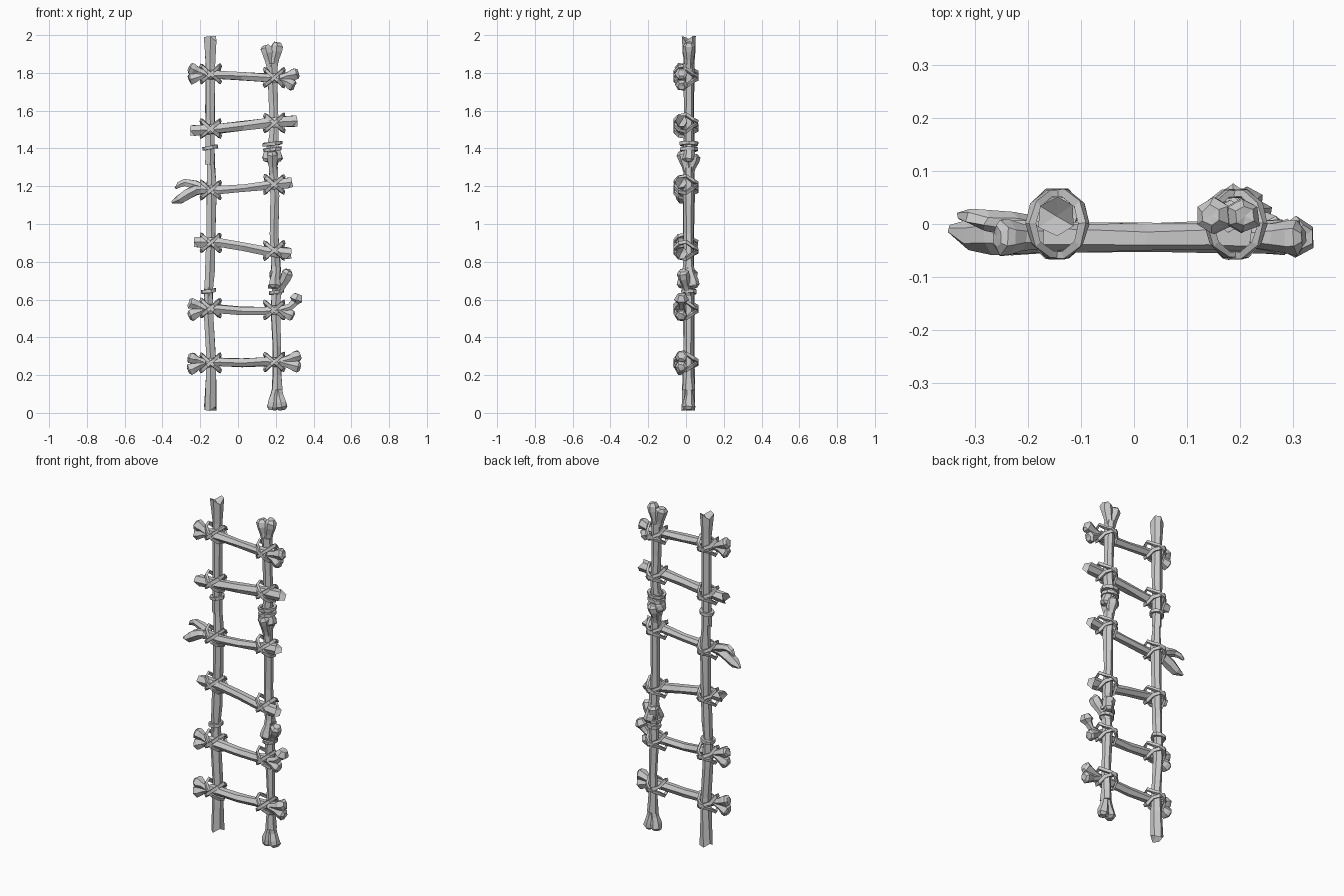
import bpy, bmesh, math, random
from mathutils import Vector

random.seed(4)
cube = bpy.data.objects.get("Cube")
if cube:
    bpy.data.objects.remove(cube, do_unlink=True)

bone_mat = bpy.data.materials.new("bone grey")
bone_mat.use_nodes = True
GREY = (0.6, 0.6, 0.6, 1)
bone_mat.diffuse_color = GREY
bone_mat.node_tree.nodes["Principled BSDF"].inputs["Base Color"].default_value = GREY

RUNG_Y, POST_Y = -0.025, 0.015


def tube(bm, pts, radii, sides=6, ref=(0, 1, 0), closed=False, jag=(0, 0), flat=1, jitter=0.003):
    """Faceted tube along points; jag gives splintered, hollowed ends."""
    pts = [Vector(p) for p in pts]
    last = len(pts) - 1
    rings = []
    for i, p in enumerate(pts):
        if closed:
            d = pts[(i + 1) % len(pts)] - pts[i - 1]
        else:
            d = pts[min(i + 1, last)] - pts[max(i - 1, 0)]
        d.normalize()
        side = d.cross(Vector(ref)).normalized()
        up = side.cross(d)
        ring = []
        for k in range(sides):
            a = math.tau * (k + 0.5) / sides
            v = p + (side * math.cos(a) * flat + up * math.sin(a)) * radii[i]
            if not closed and i in (0, last):
                v += d * jag[i == last] * (1 if i else -1) * (0.5 if k % 3 else -1)
            v += Vector([random.uniform(-jitter, jitter) for _ in range(3)])
            ring.append(bm.verts.new(v))
        rings.append(ring)
    for i in range(len(pts) if closed else last):
        a, b = rings[i], rings[(i + 1) % len(pts)]
        for k in range(sides):
            m = (k + 1) % sides
            bm.faces.new((a[k], a[m], b[m], b[k]))
    if not closed:
        for ring, p, q, j in ((rings[0], pts[0], pts[1], jag[0]), (rings[-1], pts[-1], pts[-2], jag[1])):
            c = bm.verts.new(p + (q - p).normalized() * j * 1.5)
            for k in range(sides):
                bm.faces.new((ring[k], ring[(k + 1) % sides], c))


def knob(bm, base, tip, r=0.033, ref=(0, 1, 0)):
    """One swelling lobe of a bone end."""
    a, b = Vector(base), Vector(tip)
    tube(bm, [a.lerp(b, t) for t in (0, 0.45, 0.72, 0.9, 1)],
         [r * s for s in (0.65, 0.72, 0.97, 1, 0.6)], 6, ref)


def finish(name, bm):
    bmesh.ops.recalc_face_normals(bm, faces=bm.faces)
    mesh = bpy.data.meshes.new(name)
    bm.to_mesh(mesh)
    bm.free()
    mesh.materials.append(bone_mat)
    ob = bpy.data.objects.new(name, mesh)
    bpy.context.collection.objects.link(ob)


def bone(name, pts, radii, knobs=(), jag=(0, 0), r=0.033, ref=(0, 1, 0)):
    bm = bmesh.new()
    tube(bm, pts, radii, 6, ref, jag=jag)
    for base, tip in knobs:
        knob(bm, base, tip, r, ref)
    finish(name, bm)


def post(name, xz, radii, knobs=(), jag=(0, 0)):
    bone(name, [(x, POST_Y, z) for x, z in xz], radii, knobs, jag)


# Left post: three splintered shafts
post("left_post_lower", [(-.147, .02), (-.145, .17), (-.143, .3), (-.155, .5), (-.157, .66)],
     [.036, .032, .029, .029, .026], jag=(.015, .01))
post("left_post_middle", [(-.155, .62), (-.148, .75), (-.143, .95), (-.14, 1.2), (-.145, 1.36)],
     [.024, .03, .029, .031, .02], jag=(.02, .02))
post("left_post_upper", [(-.147, 1.32), (-.147, 1.42), (-.147, 1.6), (-.147, 1.85), (-.147, 1.985)],
     [.028, .028, .028, .029, .037], jag=(.01, .015))

# Right post: three knuckled bones tied end to end
Y = POST_Y
post("right_post_upper", [(.182, 1.37), (.19, 1.5), (.187, 1.65), (.18, 1.85)], [.03, .026, .025, .03],
     [((.18, Y, 1.8), (.145, Y, 1.945)), ((.182, Y, 1.8), (.21, Y, 1.96)),
      ((.185, Y, 1.46), (.155, Y, 1.33)), ((.185, Y, 1.46), (.21, Y, 1.33))])
post("right_post_middle", [(.187, 1.3), (.193, 1.15), (.192, .95), (.2, .75)], [.028, .027, .025, .029],
     [((.187, Y, 1.24), (.18, -.02, 1.385)), ((.187, Y, 1.24), (.185, .045, 1.37)),
      ((.2, Y, .8), (.195, -.02, .66)), ((.2, Y, .8), (.215, .04, .66))])
post("right_post_lower", [(.205, .7), (.198, .55), (.207, .35), (.207, .2), (.207, .12)],
     [.028, .027, .025, .026, .033],
     [((.205, Y, .62), (.27, -.02, .755)), ((.205, Y, .62), (.195, .03, .76)),
      ((.207, Y, .16), (.18, Y, .015)), ((.207, Y, .16), (.233, Y, .015))])


def rung(name, xz, radii, tips=(), jag=(0, 0)):
    """Rung in front of the posts; each tip starts inside the nearer end."""
    pts = [(x, RUNG_Y, z) for x, z in xz]
    knobs = [(pts[0] if x < 0 else pts[-1], (x, RUNG_Y, z)) for x, z in tips]
    bone(name, pts, radii, knobs, jag)


thick = [.03, .026, .025, .026, .03]
rung("rung_1", [(-.17, .265), (-.1, .27), (.02, .265), (.14, .27), (.22, .27)], thick,
     [(-.265, .295), (-.265, .225), (.33, .305), (.33, .24)])
rung("rung_2", [(-.17, .55), (-.1, .55), (.02, .54), (.14, .54), (.22, .545)], thick,
     [(-.26, .585), (-.26, .51), (.295, .51)])
rung("rung_3", [(-.225, .905), (-.1, .9), (.03, .88), (.15, .855), (.275, .845)],
     [.032, .027, .027, .028, .033], jag=(.015, .015))
rung("rung_4", [(-.2, 1.185), (-.1, 1.18), (.03, 1.19), (.16, 1.205), (.28, 1.22)],
     [.028, .026, .024, .026, .032], jag=(0, .015))
rung("rung_5", [(-.245, 1.495), (-.1, 1.505), (.03, 1.52), (.16, 1.535), (.305, 1.545)],
     [.032, .028, .028, .029, .034], jag=(.015, .015))
rung("rung_6", [(-.17, 1.79), (-.1, 1.79), (.02, 1.782), (.14, 1.775), (.22, 1.77)], thick,
     [(-.26, 1.83), (-.26, 1.765), (.32, 1.80), (.30, 1.73)])

# Mushroom-like joint head on the second rung
bm = bmesh.new()
tube(bm, [(.21, RUNG_Y, .54), (.275, RUNG_Y, .56), (.3, RUNG_Y, .585), (.308, RUNG_Y, .6), (.318, RUNG_Y, .628)],
     [.022, .018, .022, .04, .022])
finish("rung_2_ball_joint", bm)

# Clawed end of the fourth rung
bm = bmesh.new()
tube(bm, [(-.17, -.02, 1.18), (-.22, -.02, 1.18), (-.27, -.02, 1.155), (-.31, -.02, 1.13), (-.35, -.01, 1.115)],
     [.024, .034, .036, .03, .01], flat=.9)
tube(bm, [(-.18, -.01, 1.19), (-.23, .0, 1.21), (-.28, .005, 1.22), (-.31, .015, 1.21), (-.33, .015, 1.19)],
     [.022, .025, .02, .016, .007])
finish("rung_4_claw_end", bm)


def loop(bm, centre, across, depth, slope, back=1, r=0.012):
    """Closed cord round a post: slope lifts one side, back shrinks the lift behind."""
    c, pts = Vector(centre), []
    for k in range(10):
        a = math.tau * k / 10
        x, y = math.cos(a), math.sin(a)
        lift = slope * x * (back if y > 0.1 else 1)
        pts.append(c + Vector((across * x, depth * y, lift)))
    tube(bm, pts, [r] * 10, 4, (slope * -8, 0, 1), True, flat=.8, jitter=.002)


# Crossed lashings where rungs meet posts
left_z = (.265, .555, .9, 1.18, 1.505, 1.795)
right_z = (.27, .545, .86, 1.21, 1.535, 1.775)
for side, x, heights in (("left", -.145, left_z), ("right", .192, right_z)):
    for i, z in enumerate(heights):
        bm = bmesh.new()
        loop(bm, (x, 0, z), .05, .062, .045, .5)
        loop(bm, (x, 0, z), .05, .06, -.045, .5)
        finish(f"{side}_lashing_{i + 1}", bm)

# Plain wrapped bands over the spliced joints
bands = (("left_upper", -.147, 1.405, .033), ("left_lower", -.156, .645, .033),
         ("right_upper", .182, 1.425, .044), ("right_upper_second", .182, 1.395, .042),
         ("right_lower", .203, .675, .038), ("right_lower_second", .203, .64, .034))
for name, x, z, r in bands:
    bm = bmesh.new()
    loop(bm, (x, POST_Y, z), r, r, .006, 1, .013)
    finish(name + "_band", bm)
